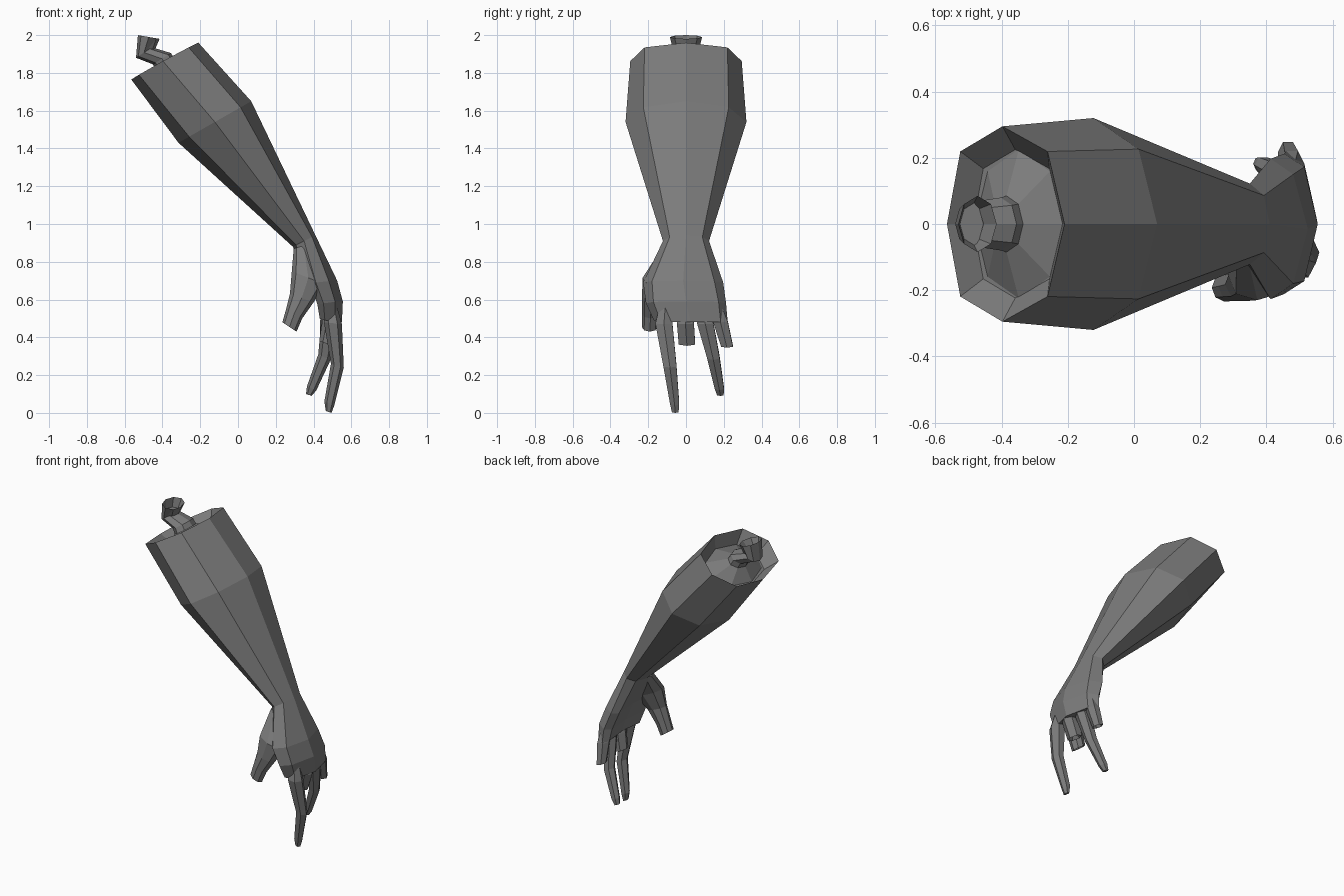
import bpy, bmesh
from math import cos, sin, tau
from mathutils import Vector

skin = bpy.data.materials.new("dark_grey")
skin.diffuse_color = (0.2, 0.2, 0.2, 1)


def ring_points(ring, sides):
    # ring: back x, back z, palm x, palm z, half width, y centre, sag of the sides, squareness
    bx, bz, px, pz, w, yc, sag, sq = (tuple(ring) + (0, 0, 1)[len(ring) - 5:])[:8]
    c = Vector(((bx + px) / 2, yc, (bz + pz) / 2))
    h = Vector(((bx - px) / 2, 0, (bz - pz) / 2))
    pts = []
    for i in range(sides):
        a = tau * i / sides
        k = 1 + (sq - 1) * abs(sin(2 * a))
        u, v = cos(a) * k, sin(a) * k
        pts.append(c + h * u + Vector((-sag * v * v, w * v, 0)))
    return pts


def hollow(pts, toward, scale, depth):
    # smaller copy of a ring, sunk back into the part
    c = sum(pts, Vector()) / len(pts)
    n = (pts[0] - c).cross(pts[2] - c).normalized()
    if n.dot(toward - c) < 0:
        n = -n
    return [c + (p - c) * scale + n * depth for p in pts]


def loft(name, rings, sides=8, sink_start=None, sink_end=None):
    loops = [ring_points(r, sides) for r in rings]
    first, last = loops[0], loops[-1]
    mid_a = sum(loops[1], Vector()) / sides
    mid_b = sum(loops[-2], Vector()) / sides
    if sink_start:
        loops.insert(0, hollow(first, mid_a, *sink_start))
    if sink_end:
        loops.append(hollow(last, mid_b, *sink_end))
    bm = bmesh.new()
    vs = [[bm.verts.new(p) for p in lp] for lp in loops]
    for a, b in zip(vs, vs[1:]):
        for i in range(sides):
            j = (i + 1) % sides
            bm.faces.new((a[i], a[j], b[j], b[i]))
    bm.faces.new(vs[0])
    bm.faces.new(vs[-1])
    bmesh.ops.recalc_face_normals(bm, faces=bm.faces)
    me = bpy.data.meshes.new(name)
    bm.to_mesh(me)
    bm.free()
    me.materials.append(skin)
    ob = bpy.data.objects.new(name, me)
    bpy.context.collection.objects.link(ob)
    return ob


# Forearm, wrist and palm in one skin, open rim at the top
loft("forearm_and_palm", [
    (-0.21, 1.96, -0.565, 1.765, 0.295, 0, 0.01, 1.05),
    (0.07, 1.65, -0.315, 1.43, 0.32),
    (0.41, 0.94, 0.29, 0.88, 0.122),
    (0.525, 0.70, 0.40, 0.68, 0.212, -0.015, 0.05, 1.1),
    (0.555, 0.59, 0.44, 0.57, 0.212, 0.0, 0.045, 1.15),
    (0.55, 0.48, 0.45, 0.50, 0.195, 0.025, 0.04, 1.15),
], sink_start=(0.76, 0.08))

# Bent bone rising from a shallow cone in the stump, with a hollow knob
loft("bone", [
    (-0.215, 1.872, -0.481, 1.726, 0.225),
    (-0.335, 1.875, -0.435, 1.815, 0.085),
    (-0.355, 1.905, -0.45, 1.845, 0.08),
    (-0.455, 1.935, -0.54, 1.88, 0.065),
    (-0.415, 1.98, -0.53, 2.00, 0.085),
], sink_end=(0.75, 0.06))

# Thumb stump with the fleshy web joining it to the palm
loft("thumb", [
    (0.40, 0.90, 0.295, 0.87, 0.06, -0.06),
    (0.46, 0.68, 0.285, 0.75, 0.075, -0.155, 0, 1.05),
    (0.40, 0.585, 0.275, 0.63, 0.05, -0.183),
    (0.34, 0.50, 0.255, 0.55, 0.045, -0.188),
    (0.31, 0.43, 0.235, 0.48, 0.042, -0.192),
], sides=8, sink_end=(0.7, 0.02))

# Two whole fingers
loft("index_finger", [
    (0.525, 0.56, 0.46, 0.56, 0.035, -0.11),
    (0.55, 0.47, 0.455, 0.48, 0.052, -0.117),
    (0.56, 0.24, 0.492, 0.26, 0.040, -0.085),
    (0.51, 0.04, 0.457, 0.06, 0.028, -0.06),
    (0.495, 0.0, 0.465, 0.01, 0.02, -0.057),
], sides=6)
loft("ring_finger", [
    (0.51, 0.56, 0.46, 0.56, 0.035, 0.09),
    (0.53, 0.47, 0.44, 0.48, 0.05, 0.102),
    (0.49, 0.28, 0.425, 0.31, 0.038, 0.145),
    (0.415, 0.12, 0.365, 0.14, 0.028, 0.177),
    (0.39, 0.09, 0.36, 0.10, 0.02, 0.182),
], sides=6)

# Two cut-off fingers
loft("middle_finger_stump", [
    (0.53, 0.56, 0.47, 0.56, 0.04, -0.01),
    (0.545, 0.47, 0.445, 0.48, 0.052, -0.003),
    (0.505, 0.355, 0.43, 0.38, 0.05, 0.005),
], sides=6, sink_end=(0.7, 0.02))
loft("little_finger_stump", [
    (0.50, 0.56, 0.45, 0.56, 0.03, 0.165),
    (0.515, 0.48, 0.435, 0.49, 0.045, 0.182),
    (0.495, 0.345, 0.435, 0.365, 0.036, 0.217),
], sides=6, sink_end=(0.7, 0.02))
